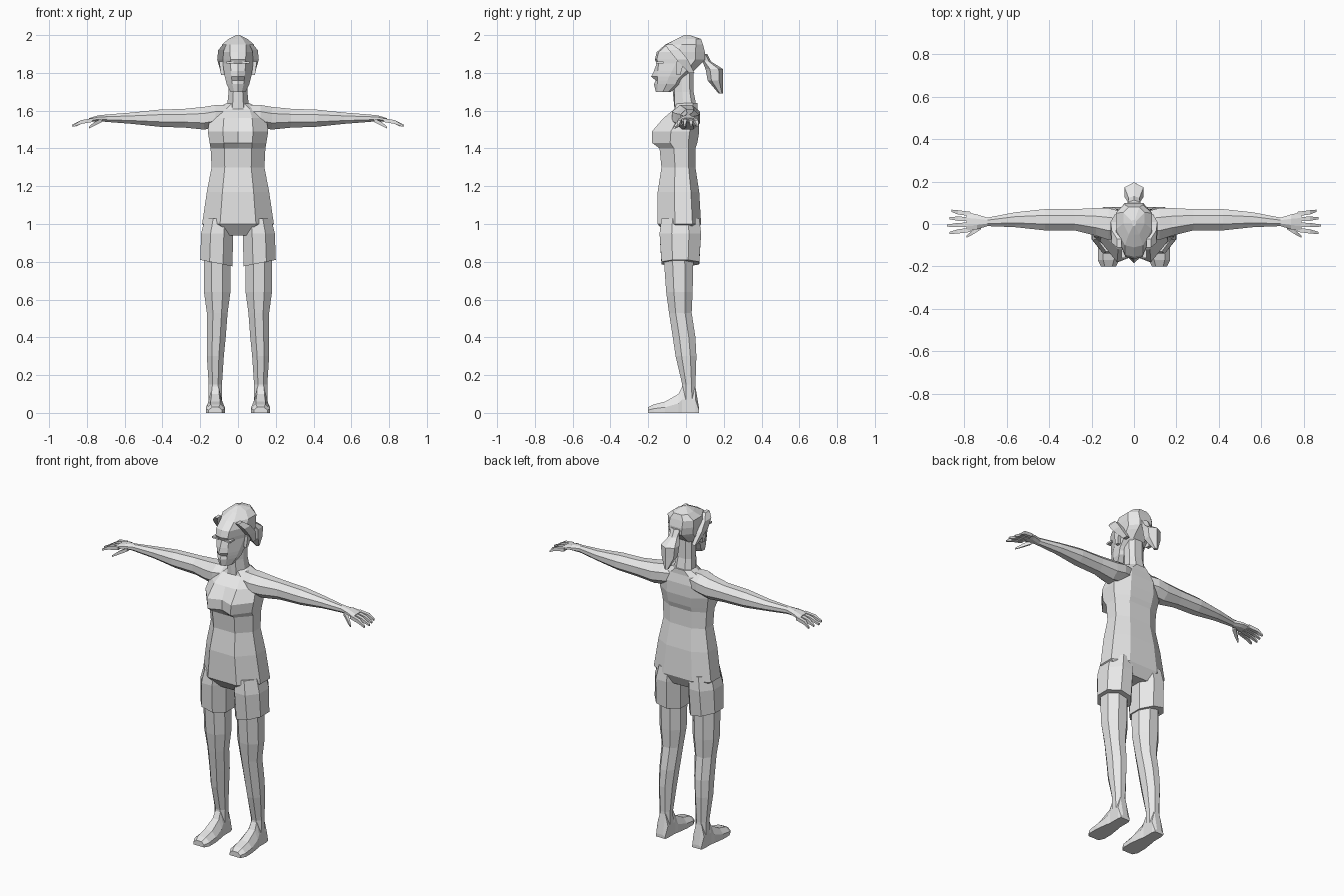
import bpy, bmesh, math
from mathutils import Vector

cube = bpy.data.objects.get("Cube")
if cube:
    bpy.data.objects.remove(cube, do_unlink=True)

grey = bpy.data.materials.new("plain_grey")
grey.use_nodes = True
shade = (.8, .8, .8, 1)
grey.diffuse_color = shade
grey.node_tree.nodes["Principled BSDF"].inputs["Base Color"].default_value = shade


def loft(name, rings, mirrored=False):
    """Skin a closed, flat-shaded shape over rings with equal point counts."""
    bm = bmesh.new()
    loops = [[bm.verts.new(point) for point in ring] for ring in rings]
    for lower, upper in zip(loops, loops[1:]):
        for i in range(len(lower)):
            bm.faces.new((lower[i - 1], lower[i], upper[i], upper[i - 1]))
    bm.faces.new(loops[0])
    bm.faces.new(loops[-1])
    bmesh.ops.recalc_face_normals(bm, faces=bm.faces)
    mesh = bpy.data.meshes.new(name)
    bm.to_mesh(mesh)
    bm.free()
    mesh.materials.append(grey)
    part = bpy.data.objects.new(name, mesh)
    bpy.context.collection.objects.link(part)
    if mirrored:
        part.modifiers.new("other_side", "MIRROR").use_axis[0] = True


def slab(height, width, front, back, ridge=0):
    """Symmetric body section; the ridge pushes its front centre line out."""
    depth = back - front
    half = [(0, front - ridge), (width / 2, front), (width, front + depth * .4),
            (width, front + depth * .8), (width / 2, back), (0, back)]
    mirror = [(-x, y) for x, y in half[-2:0:-1]]
    return [Vector((x, y, height)) for x, y in half + mirror]


def polygon(centre, right, up, sides):
    """Flat-sided polygon spanned by two half-axis vectors."""
    grow = 1 / math.cos(math.pi / sides)
    angles = [math.tau * (i + .5) / sides for i in range(sides)]
    return [centre + grow * (right * math.cos(a) + up * math.sin(a)) for a in angles]


def across(x, y=.02, z=1.56, deep=.03, tall=.03, sides=8):
    """Section of a part that runs sideways, such as an arm or finger."""
    return polygon(Vector((x, y, z)), Vector((0, deep, 0)), Vector((0, 0, tall)), sides)


def upright(z, y, wide, deep, x=0, sides=8):
    """Section of a part that runs up and down, such as a leg."""
    return polygon(Vector((x, y, z)), Vector((wide, 0, 0)), Vector((0, deep, 0)), sides)


# Torso, crotch to collar
loft("torso", [
    slab(height=.94, width=.1, front=-.1, back=.05),
    slab(height=1, width=.19, front=-.15, back=.08),
    slab(height=1.17, width=.165, front=-.15, back=.07),
    slab(height=1.3, width=.14, front=-.13, back=.05),
    slab(height=1.4, width=.145, front=-.14, back=.05),
    slab(height=1.43, width=.15, front=-.18, back=.06, ridge=-.03),
    slab(height=1.49, width=.16, front=-.18, back=.07, ridge=-.03),
    slab(height=1.56, width=.15, front=-.12, back=.07),
    slab(height=1.61, width=.12, front=-.06, back=.06),
    slab(height=1.64, width=.06, front=-.05, back=.06),
])

# Neck
loft("neck", [
    slab(height=1.6, width=.06, front=-.06, back=.06),
    slab(height=1.7, width=.05, front=-.06, back=.04, ridge=.01),
    slab(height=1.85, width=.05, front=-.07, back=.04, ridge=.01),
])

# Head, with the chin, lips, nose and brow as ridges
loft("head", [
    slab(height=1.7, width=.04, front=-.15, back=-.08, ridge=.01),
    slab(height=1.74, width=.06, front=-.15, back=-.03, ridge=.02),
    slab(height=1.76, width=.065, front=-.15, back=-.02, ridge=.01),
    slab(height=1.78, width=.07, front=-.15, back=0, ridge=.035),
    slab(height=1.81, width=.075, front=-.15, back=.04, ridge=.02),
    slab(height=1.85, width=.08, front=-.145, back=.08, ridge=.01),
    slab(height=1.87, width=.08, front=-.155, back=.1, ridge=.01),
    slab(height=1.91, width=.085, front=-.145, back=.1, ridge=.01),
    slab(height=1.95, width=.085, front=-.1, back=.09, ridge=.01),
    slab(height=1.98, width=.05, front=-.05, back=.08),
    slab(height=2, width=.01, front=-.01, back=.02),
])

# Side hair, swept from the temple to behind the ear
loft("side_hair", [
    upright(x=.07, y=-.09, z=1.95, wide=.01, deep=.02, sides=4),
    upright(x=.09, y=-.06, z=1.92, wide=.015, deep=.03, sides=4),
    upright(x=.095, y=-.02, z=1.87, wide=.015, deep=.03, sides=4),
    upright(x=.08, y=.03, z=1.8, wide=.01, deep=.015, sides=4),
], mirrored=True)

# Ears
loft("ear", [
    upright(x=.08, y=-.04, z=1.79, wide=.01, deep=.01, sides=4),
    upright(x=.09, y=-.03, z=1.86, wide=.01, deep=.02, sides=4),
], mirrored=True)

# Eyelids
loft("eyelid", [
    upright(x=.04, y=-.14, z=height, wide=.02, deep=.02, sides=4)
    for height in (1.85, 1.86)
], mirrored=True)

# Ponytail
loft("ponytail", [
    upright(z=1.9, y=.09, wide=.03, deep=.02, sides=6),
    upright(z=1.86, y=.11, wide=.025, deep=.02, sides=6),
    upright(z=1.82, y=.15, wide=.045, deep=.04, sides=6),
    upright(z=1.76, y=.155, wide=.04, deep=.035, sides=6),
    upright(z=1.69, y=.185, wide=.01, deep=.01, sides=6),
])

# Arms, shoulder to palm
loft("arm", [
    across(x=.06, y=0, z=1.575, deep=.06, tall=.055),
    across(x=.12, y=0, z=1.57, deep=.075, tall=.06),
    across(x=.18, y=.01, deep=.065, tall=.06),
    across(x=.28, deep=.05, tall=.05),
    across(x=.42, deep=.05, tall=.045),
    across(x=.56, deep=.035),
    across(x=.69, y=.01, deep=.02, tall=.02),
    across(x=.74, y=.01, deep=.035, tall=.015),
    across(x=.79, y=.01, z=1.55, deep=.045, tall=.01),
], mirrored=True)

# Four fingers fanned out from the palm
for i, name in enumerate(("index", "middle", "ring", "little")):
    fan = i - 1.5
    reach = .88 - abs(i - 1) * .01
    loft(name + "_finger", [
        across(x=.77, y=.01 + fan * .025, z=1.55, deep=.01, tall=.01, sides=4),
        across(x=.83, y=.01 + fan * .03, z=1.54, deep=.01, tall=.01, sides=4),
        across(x=reach, y=.01 + fan * .035, z=1.52, deep=.005, tall=.005, sides=4),
    ], mirrored=True)

# Thumbs
loft("thumb", [
    across(x=.72, y=-.01, z=1.55, deep=.015, tall=.01, sides=4),
    across(x=.76, y=-.04, z=1.53, deep=.01, tall=.01, sides=4),
    across(x=.79, y=-.06, z=1.51, deep=.005, tall=.005, sides=4),
], mirrored=True)

# Shorts legs, with the hem a little lower on the inside
hip = upright(x=.1, y=-.03, z=1.03, wide=.075, deep=.1)
thigh = upright(x=.11, y=-.03, z=.95, wide=.085, deep=.11)
hem = upright(x=.115, y=-.03, z=.77, wide=.085, deep=.1)
for point in hem:
    point.z += point.x * .2
loft("shorts_leg", [hip, thigh, hem], mirrored=True)

# Legs, thigh to ankle
loft("leg", [
    upright(x=.11, y=-.04, z=.85, wide=.07, deep=.08),
    upright(x=.11, y=-.035, z=.64, wide=.07, deep=.07),
    upright(x=.11, y=-.03, z=.53, wide=.055, deep=.06),
    upright(x=.115, y=-.01, z=.4, wide=.05, deep=.06),
    upright(x=.12, y=0, z=.3, wide=.045, deep=.055),
    upright(x=.12, y=.015, z=.15, wide=.035, deep=.035),
    upright(x=.12, y=.015, z=.06, wide=.035, deep=.04),
], mirrored=True)


def foot_section(y, width, instep):
    """Flat-soled section of the foot, narrower over the instep."""
    side = [(width, 0), (width, instep / 2), (width / 2, instep)]
    outline = side + [(-x, z) for x, z in side[::-1]]
    return [Vector((x + .12, y, z)) for x, z in outline]


# Feet, heel to toes
loft("foot", [
    foot_section(y=.07, width=.03, instep=.02),
    foot_section(y=.05, width=.035, instep=.14),
    foot_section(y=-.02, width=.035, instep=.14),
    foot_section(y=-.04, width=.04, instep=.1),
    foot_section(y=-.11, width=.05, instep=.06),
    foot_section(y=-.17, width=.05, instep=.045),
    foot_section(y=-.2, width=.035, instep=.03),
], mirrored=True)
